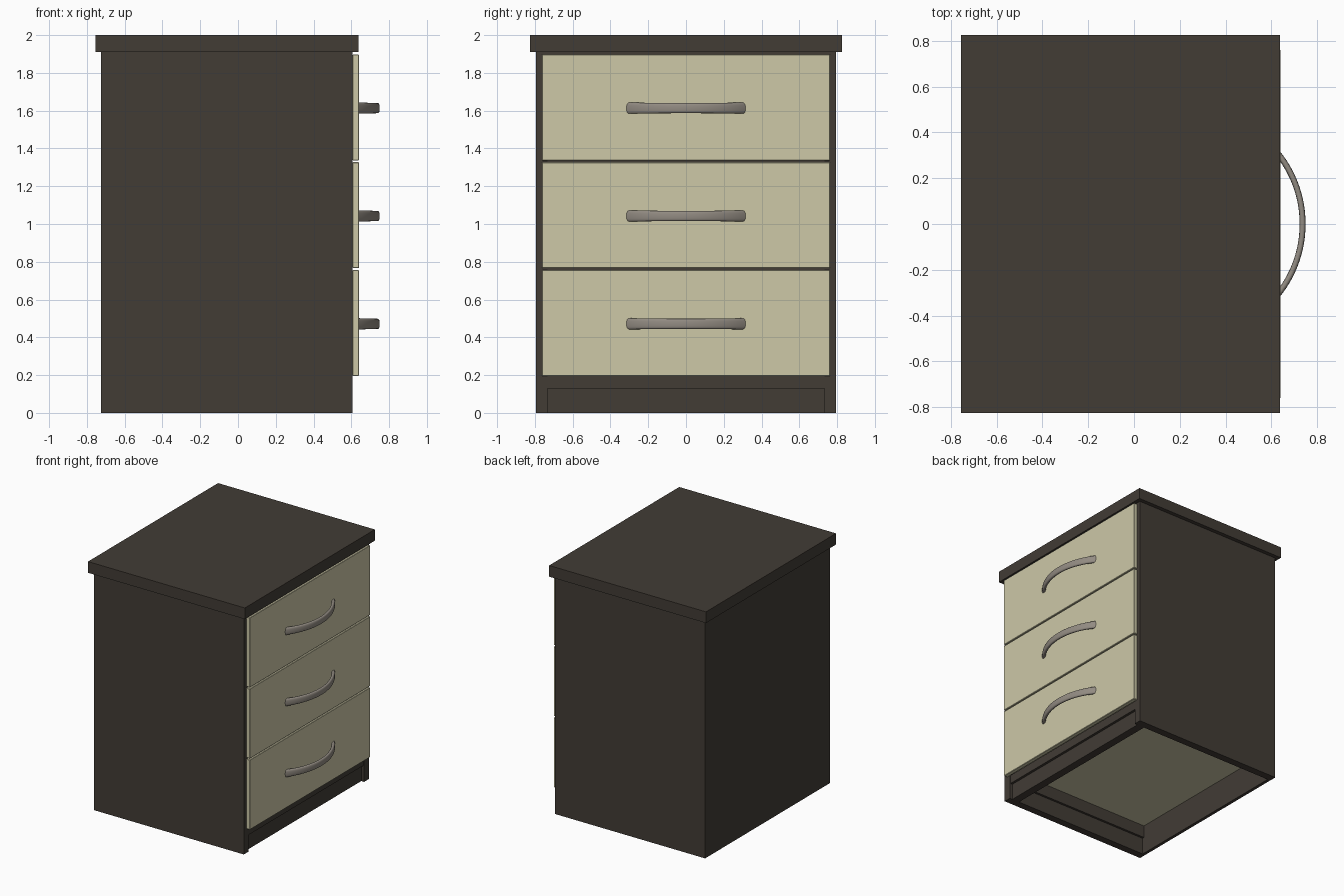
import bpy, bmesh, math

if "Cube" in bpy.data.objects:
    bpy.data.objects.remove(bpy.data.objects["Cube"])


def material(name, rgb):
    m = bpy.data.materials.new(name)
    m.diffuse_color = (*rgb, 1)
    m.use_nodes = True
    m.node_tree.nodes["Principled BSDF"].inputs["Base Color"].default_value = m.diffuse_color
    return m


DARK = material("dark_wood", (0.054, 0.045, 0.036))
CREAM = material("cream_laminate", (0.61, 0.58, 0.39))
METAL = material("brushed_metal", (0.29, 0.26, 0.225))


def finish(name, bm, mat):
    bmesh.ops.recalc_face_normals(bm, faces=bm.faces)
    me = bpy.data.meshes.new(name)
    bm.to_mesh(me)
    bm.free()
    me.materials.append(mat)
    ob = bpy.data.objects.new(name, me)
    bpy.context.collection.objects.link(ob)
    return ob


def box(name, x, y, z, mat, bevel=0):
    """Box from (min, max) ranges on each axis."""
    bm = bmesh.new()
    bmesh.ops.create_cube(bm, size=1)
    for v in bm.verts:
        v.co = [r[0] + (c + 0.5) * (r[1] - r[0]) for c, r in zip(v.co, (x, y, z))]
    if bevel:
        bmesh.ops.bevel(bm, geom=bm.edges[:], offset=bevel, segments=1, affect='EDGES')
    return finish(name, bm, mat)


# Carcass: U-shaped outline (two sides and back) extruded upwards
FRONT, BACK, SIDE, INNER = 0.607, -0.725, 0.793, 0.733
bm = bmesh.new()
outline = [(FRONT, -SIDE), (BACK, -SIDE), (BACK, SIDE), (FRONT, SIDE),
           (FRONT, INNER), (BACK + 0.025, INNER), (BACK + 0.025, -INNER), (FRONT, -INNER)]
face = bm.faces.new([bm.verts.new((x, y, 0)) for x, y in outline])
ext = bmesh.ops.extrude_face_region(bm, geom=[face])
for g in ext["geom"]:
    if isinstance(g, bmesh.types.BMVert):
        g.co.z = 1.91
finish("carcass", bm, DARK)

# Worktop, plinth and bottom rail
box("top_panel", (-0.755, 0.638), (-0.825, 0.825), (1.91, 2.0), DARK)
box("plinth", (0.517, 0.582), (-INNER, INNER), (0, 0.13), DARK)
box("bottom_rail", (0.53, 0.602), (-INNER, INNER), (0.13, 0.20), DARK)
box("upper_rail", (0.53, 0.602), (-INNER, INNER), (1.84, 1.91), DARK)


def handle(name, zc):
    """Curved bow handle: rounded section swept along an arc."""
    cx, radius, half, steps, sides = 0.244, 0.493, 0.675, 28, 20
    bm = bmesh.new()
    rings = []
    for i in range(steps + 1):
        t = -1 + 2 * i / steps
        a = t * half
        hz = 0.027 + 0.003 * t * t
        ring = []
        for k in range(sides):
            b = math.tau * k / sides
            c, s = math.cos(b), math.sin(b)
            r = radius + 0.013 * math.copysign(abs(c) ** 0.7, c)
            z = zc + hz * math.copysign(abs(s) ** 0.7, s)
            ring.append(bm.verts.new((cx + r * math.cos(a), r * math.sin(a), z)))
        rings.append(ring)
    for p, q in zip(rings, rings[1:]):
        for k in range(sides):
            n = (k + 1) % sides
            bm.faces.new((p[k], p[n], q[n], q[k]))
    bm.faces.new(rings[0])
    bm.faces.new(rings[-1])
    ob = finish(name, bm, METAL)
    bpy.context.view_layer.objects.active = ob
    ob.select_set(True)
    bpy.ops.object.shade_smooth_by_angle(angle=math.radians(40))
    ob.select_set(False)


# Three drawers: front, tray, runners and handle, with rails between them
PITCH, HEIGHT = 0.571, 0.561
for i, level in enumerate(("lower", "middle", "upper")):
    z0 = 0.195 + i * PITCH
    box(f"{level}_drawer_front", (FRONT, 0.64), (-0.763, 0.763), (z0, z0 + HEIGHT), CREAM, 0.003)
    box(f"{level}_drawer_base", (-0.698, 0.605), (-0.72, 0.72), (z0 + 0.04, z0 + 0.06), CREAM)
    for s, side in ((-1, "left"), (1, "right")):
        ys = sorted((s * 0.70, s * 0.72))
        box(f"{level}_drawer_{side}_wall", (-0.66, 0.605), ys, (z0 + 0.06, z0 + 0.46), CREAM)
        yr = sorted((s * 0.715, s * INNER))
        box(f"{level}_{side}_runner", (-0.70, 0.53), yr, (z0 - 0.06, z0 + 0.04), DARK)
    box(f"{level}_drawer_back", (-0.68, -0.66), (-0.72, 0.72), (z0 + 0.06, z0 + 0.46), CREAM)
    handle(f"{level}_handle", z0 + HEIGHT / 2 - 0.004)
    if i:
        box(f"{level}_divider_rail", (0.54, 0.602), (-INNER, INNER), (z0 - 0.04, z0 + 0.03), DARK)
